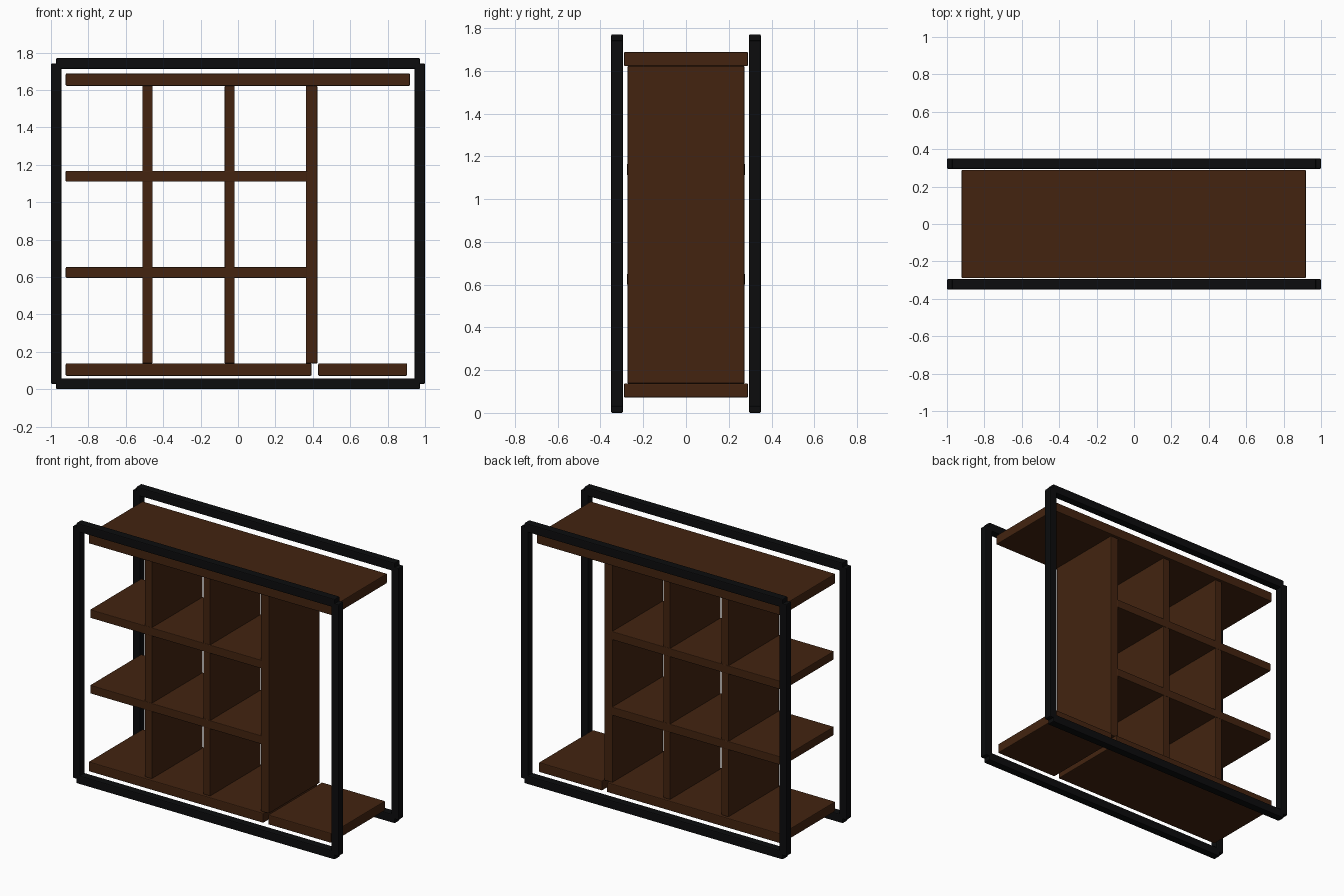
import bpy
import bmesh

cube = bpy.data.objects.get("Cube")
if cube:
    bpy.data.objects.remove(cube, do_unlink=True)


def material(name, colour):
    mat = bpy.data.materials.new(name)
    mat.use_nodes = True
    mat.diffuse_color = colour
    mat.node_tree.nodes["Principled BSDF"].inputs["Base Color"].default_value = colour
    return mat


wood = material("dark walnut", (0.056, 0.0175, 0.0052, 1))
metal = material("black metal", (0.0035, 0.0038, 0.0042, 1))


def box(name, x, y, z, mat, bevel):
    """Bevelled box from (min, max) ranges along each axis."""
    bm = bmesh.new()
    bmesh.ops.create_cube(bm, size=1)
    for v in bm.verts:
        for i, (low, high) in enumerate((x, y, z)):
            v.co[i] = high if v.co[i] > 0 else low
    mesh = bpy.data.meshes.new(name)
    bm.to_mesh(mesh)
    bm.free()
    mesh.materials.append(mat)
    obj = bpy.data.objects.new(name, mesh)
    bpy.context.collection.objects.link(obj)
    mod = obj.modifiers.new("softened edges", "BEVEL")
    mod.width = bevel
    mod.segments = 2
    return obj


# Two metal hoops: bars run between corner centres, leaving notched corners
HALF = 0.0275
CORNER_X, LOW, HIGH = 0.9725, 0.029, 1.742
for side, yc in (("front", -0.3225), ("back", 0.3225)):
    depth = (yc - HALF, yc + HALF)
    for hand, xc in (("right", -CORNER_X), ("left", CORNER_X)):
        box(f"{side}_{hand}_post", (xc - HALF, xc + HALF), depth, (LOW, HIGH), metal, 0.006)
    for level, zc in (("bottom", LOW), ("top", HIGH)):
        box(f"{side}_{level}_rail", (-CORNER_X, CORNER_X), depth,
            (zc - 0.029, zc + 0.029), metal, 0.006)

# Top and base boards
BOARD_Y = (-0.29, 0.29)
box("top_board", (-0.921, 0.919), BOARD_Y, (1.622, 1.688), wood, 0.005)
box("base_board_wide", (-0.921, 0.393), BOARD_Y, (0.072, 0.138), wood, 0.005)
box("base_board_narrow", (0.429, 0.904), BOARD_Y, (0.072, 0.138), wood, 0.005)

# Upright dividers
for name, x in (("outer", (-0.511, -0.457)), ("middle", (-0.071, -0.018)),
                ("inner", (0.363, 0.424))):
    box(f"{name}_divider", x, (-0.273, 0.273), (0.138, 1.622), wood, 0.004)

# Shelves crossing the dividers
for name, z in (("lower", (0.596, 0.653)), ("upper", (1.11, 1.167))):
    box(f"{name}_shelf", (-0.921, 0.37), (-0.275, 0.275), z, wood, 0.004)
